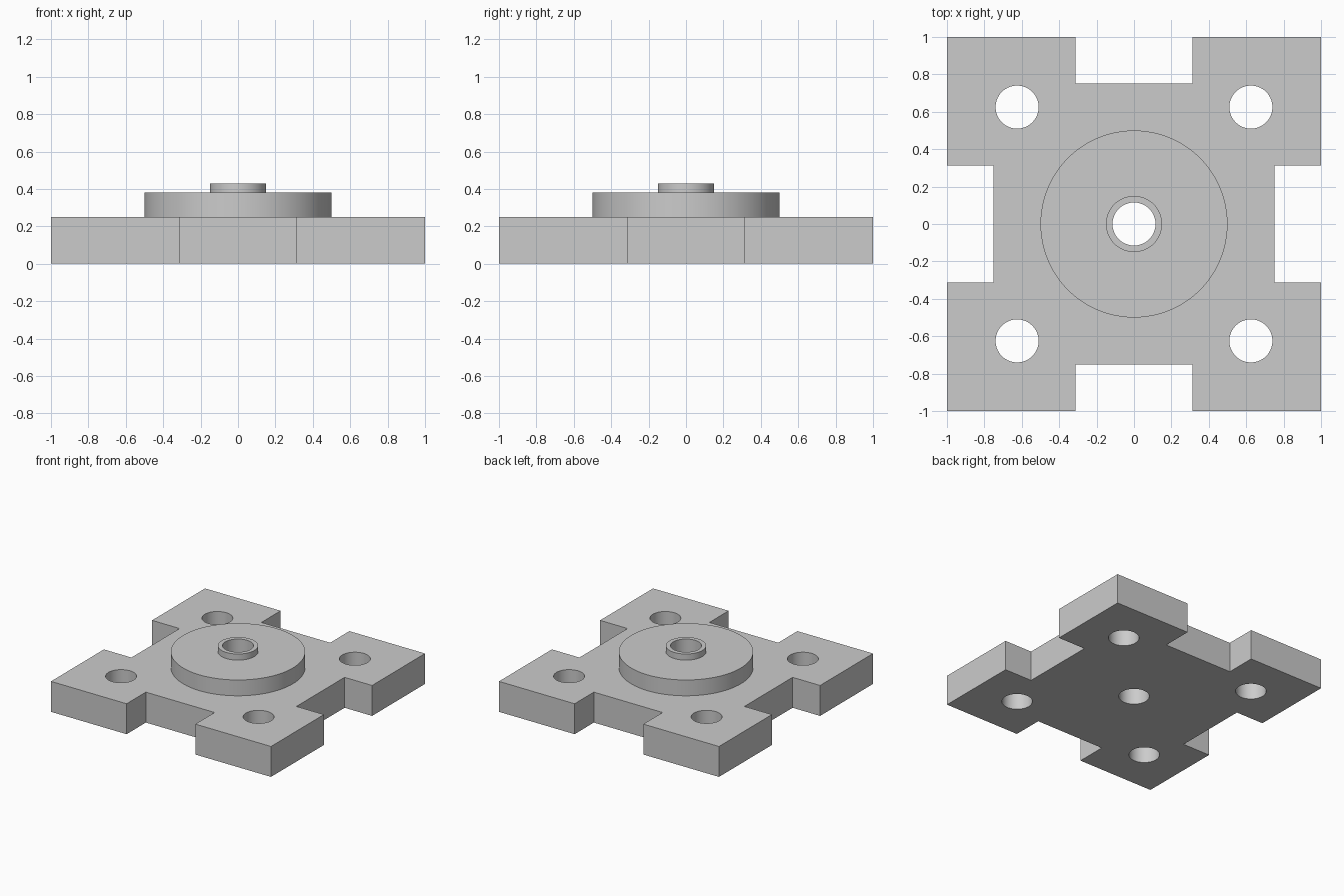
import bpy
import bmesh
import math

cube = bpy.data.objects.get("Cube")
if cube:
    bpy.data.objects.remove(cube, do_unlink=True)

PLATE_TOP, BOSS_TOP, COLLAR_TOP = 0.25, 0.38, 0.43
NOTCH_HALF, NOTCH_IN = 0.3125, 0.75
HOLE_RADIUS, HOLE_AT = 0.115, 0.625

grey = bpy.data.materials.new("light_grey")
grey.use_nodes = True
grey.diffuse_color = (0.6, 0.6, 0.6, 1)
grey.node_tree.nodes["Principled BSDF"].inputs["Base Color"].default_value = (0.6, 0.6, 0.6, 1)


def cylinder(name, radius, bottom, top, x=0, y=0):
    bpy.ops.mesh.primitive_cylinder_add(
        vertices=96, radius=radius, depth=top - bottom,
        location=(x, y, (bottom + top) / 2))
    obj = bpy.context.object
    obj.name = name
    obj.data.materials.append(grey)
    return obj


def combine(target, other, operation):
    mod = target.modifiers.new(operation.lower(), "BOOLEAN")
    mod.operation = operation
    mod.solver = "EXACT"
    mod.object = other
    bpy.context.view_layer.objects.active = target
    bpy.ops.object.modifier_apply(modifier=mod.name)
    bpy.data.objects.remove(other, do_unlink=True)


# Notched plate: one corner's outline turned through four quarters
corner = [(NOTCH_IN, NOTCH_HALF), (1, NOTCH_HALF), (1, 1),
          (NOTCH_HALF, 1), (NOTCH_HALF, NOTCH_IN)]
outline = []
for turn in range(4):
    c, s = round(math.cos(turn * math.pi / 2)), round(math.sin(turn * math.pi / 2))
    outline += [(c * x - s * y, s * x + c * y, 0) for x, y in corner]
bm = bmesh.new()
base = bm.faces.new([bm.verts.new(p) for p in outline])
top = bmesh.ops.extrude_face_region(bm, geom=[base])
bmesh.ops.translate(bm, vec=(0, 0, PLATE_TOP),
                    verts=[v for v in top["geom"] if isinstance(v, bmesh.types.BMVert)])
bmesh.ops.recalc_face_normals(bm, faces=bm.faces)
mesh = bpy.data.meshes.new("mounting_plate")
bm.to_mesh(mesh)
bm.free()
mesh.materials.append(grey)
plate = bpy.data.objects.new("mounting_plate", mesh)
bpy.context.collection.objects.link(plate)

# Round boss and collar, fused into the plate
combine(plate, cylinder("boss", 0.5, 0.1, BOSS_TOP), "UNION")
combine(plate, cylinder("collar", 0.15, 0.15, COLLAR_TOP), "UNION")

# Centre bore and four corner bolt holes
holes = [(0, 0)] + [(x, y) for x in (-HOLE_AT, HOLE_AT) for y in (-HOLE_AT, HOLE_AT)]
for x, y in holes:
    combine(plate, cylinder("hole_cutter", HOLE_RADIUS, -0.2, 0.7, x, y), "DIFFERENCE")

# Smooth round walls, sharp rims
bpy.ops.object.select_all(action="DESELECT")
plate.select_set(True)
bpy.context.view_layer.objects.active = plate
bpy.ops.object.shade_smooth_by_angle(angle=math.radians(30))
